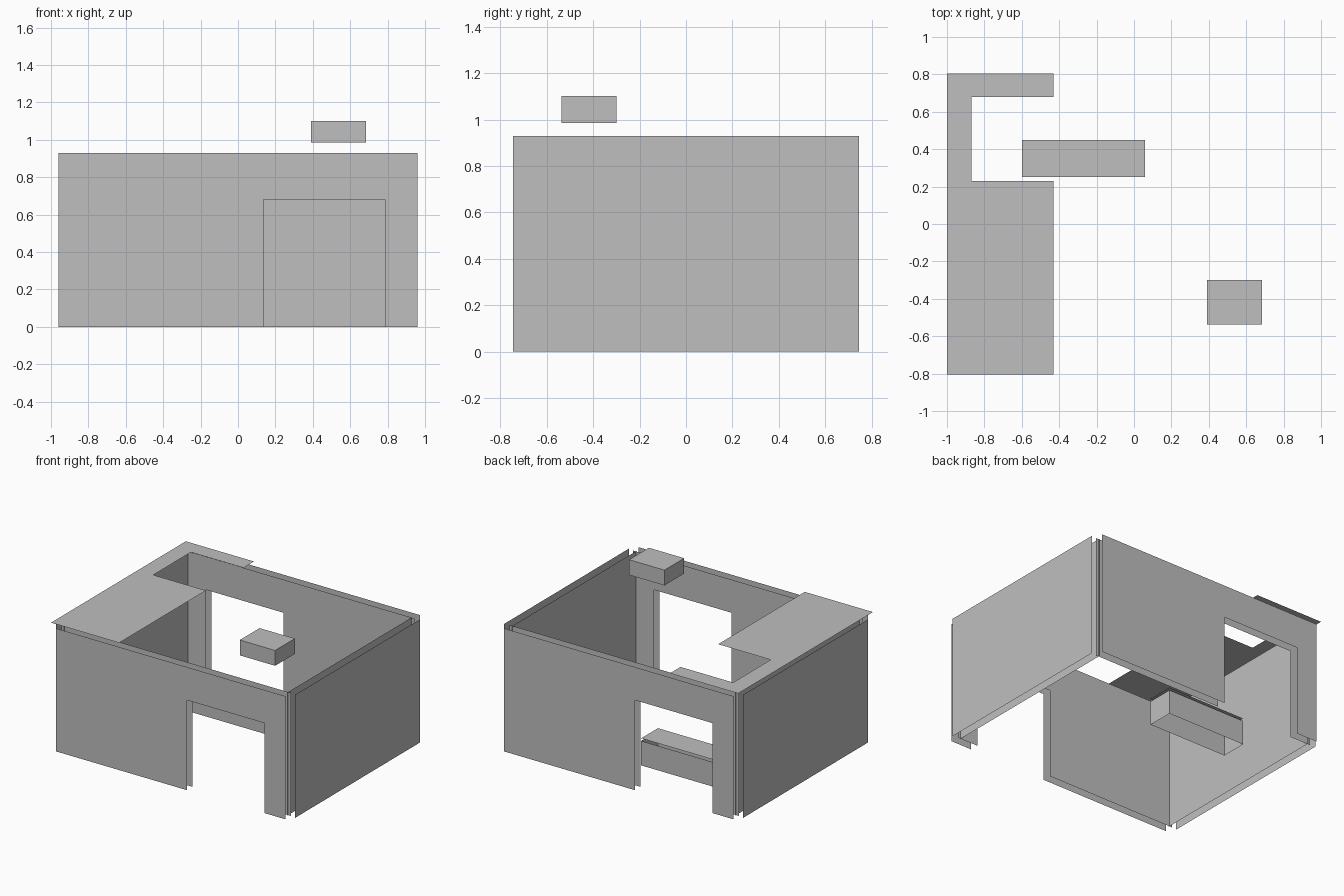
import bpy
from mathutils import Vector

default = bpy.data.objects.get("Cube")
if default:
    bpy.data.objects.remove(default, do_unlink=True)

# One plain grey for every surface
grey = bpy.data.materials.new("plain_grey")
grey.use_nodes = True
colour = (0.52, 0.52, 0.52, 1)
grey.diffuse_color = colour
grey.node_tree.nodes["Principled BSDF"].inputs["Base Color"].default_value = colour


def sheet(name, outline, place, facing):
    """Thin flat sheet: 2D outline placed in space, turned to face a direction."""
    verts = [Vector(place(a, b)) for a, b in outline]
    mesh = bpy.data.meshes.new(name)
    mesh.from_pydata(verts, [], [range(len(verts))])
    mesh.update()
    if mesh.polygons[0].normal.dot(Vector(facing)) < 0:
        mesh.flip_normals()
    mesh.materials.append(grey)
    obj = bpy.data.objects.new(name, mesh)
    bpy.context.collection.objects.link(obj)
    return obj


def rect(a0, a1, b0, b1):
    return [(a0, b0), (a1, b0), (a1, b1), (a0, b1)]


WALL_TOP, ROOF_Z = 0.93, 0.963
HALF_X, HALF_Y = 0.96, 0.745
DOOR_L, DOOR_R, DOOR_TOP = 0.135, 0.785, 0.68

# Long wall outline with a doorway cut up from the floor
door_wall = [(-HALF_X, 0), (DOOR_L, 0), (DOOR_L, DOOR_TOP), (DOOR_R, DOOR_TOP),
             (DOOR_R, 0), (HALF_X, 0), (HALF_X, WALL_TOP), (-HALF_X, WALL_TOP)]
side_wall = rect(-HALF_Y, HALF_Y, 0, WALL_TOP)

# Walls: outer and inner skins; the back is the front turned half round
for long_name, side_name, s in (("front", "left", 1), ("back", "right", -1)):
    for skin, y, x, f in (("outer", 0.803, 1.0, 1), ("inner", 0.737, 0.935, -1)):
        sheet(f"{long_name}_wall_{skin}", door_wall,
              lambda a, b: (s * a, -s * y, b), (0, -s * f, 0))
        sheet(f"{side_name}_wall_{skin}", side_wall,
              lambda a, b: (s * x, a, b), (s * f, 0, 0))

# Partial roof with a notch open to the inside
roof = [(-1, -0.805), (-0.43, -0.805), (-0.43, 0.23), (-0.87, 0.23),
        (-0.87, 0.68), (-0.43, 0.68), (-0.43, 0.805), (-1, 0.805)]
sheet("roof_plate", roof, lambda a, b: (a, b, ROOF_Z), (0, 0, 1))

# Low bench: top plate over four side panels, open below
X0, X1, Y0, Y1 = -0.6, 0.06, 0.25, 0.45
BENCH_TOP, PANEL_TOP = 0.205, 0.185
sheet("bench_top", rect(X0, X1, Y0, Y1), lambda a, b: (a, b, BENCH_TOP), (0, 0, 1))
for name, y, f in (("front", Y0, -1), ("back", Y1, 1)):
    sheet(f"bench_{name}_panel", rect(X0, X1, 0, PANEL_TOP),
          lambda a, b: (a, y, b), (0, f, 0))
for name, x, f in (("right", X0, -1), ("left", X1, 1)):
    sheet(f"bench_{name}_panel", rect(Y0, Y1, 0, PANEL_TOP),
          lambda a, b: (x, a, b), (f, 0, 0))

# Small block raised above the open room
bpy.ops.mesh.primitive_cube_add(size=1, location=(0.538, -0.418, 1.043))
block = bpy.context.object
block.name = "raised_block"
block.scale = (0.295, 0.236, 0.116)
block.data.materials.append(grey)
